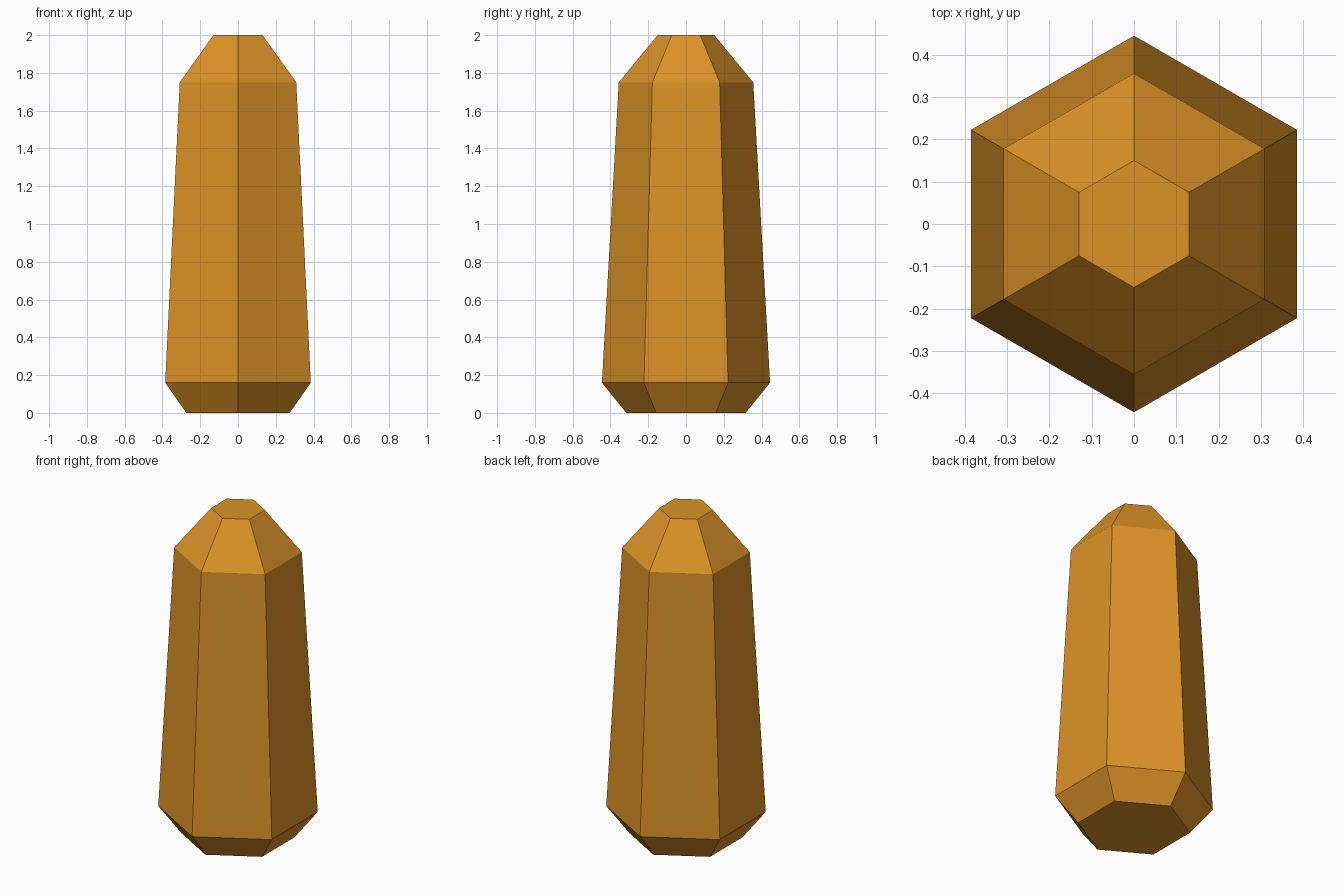
import bpy, bmesh, math

if "Cube" in bpy.data.objects:
    bpy.data.objects.remove(bpy.data.objects["Cube"])

SIDES = 6
# (radius to corner, height) from base to tip
PROFILE = [(0.316, 0.0), (0.445, 0.16), (0.356, 1.75), (0.15, 2.0)]

amber = bpy.data.materials.new("amber")
amber.diffuse_color = (0.72, 0.29, 0.02, 1)
amber.use_nodes = True
amber.node_tree.nodes["Principled BSDF"].inputs["Base Color"].default_value = amber.diffuse_color

# Hexagonal crystal: stacked rings with corners on the y axis
bm = bmesh.new()
rings = []
for r, z in PROFILE:
    ring = []
    for i in range(SIDES):
        a = math.pi / 2 + i * math.tau / SIDES
        ring.append(bm.verts.new((r * math.cos(a), r * math.sin(a), z)))
    rings.append(ring)

# Side facets
for lo, hi in zip(rings, rings[1:]):
    for i in range(SIDES):
        j = (i + 1) % SIDES
        bm.faces.new((lo[i], lo[j], hi[j], hi[i]))

# Flat base and tip
bm.faces.new(rings[0][::-1])
bm.faces.new(rings[-1])
bmesh.ops.recalc_face_normals(bm, faces=bm.faces)

mesh = bpy.data.meshes.new("crystal")
bm.to_mesh(mesh)
bm.free()
mesh.materials.append(amber)
bpy.context.collection.objects.link(bpy.data.objects.new("crystal", mesh))
